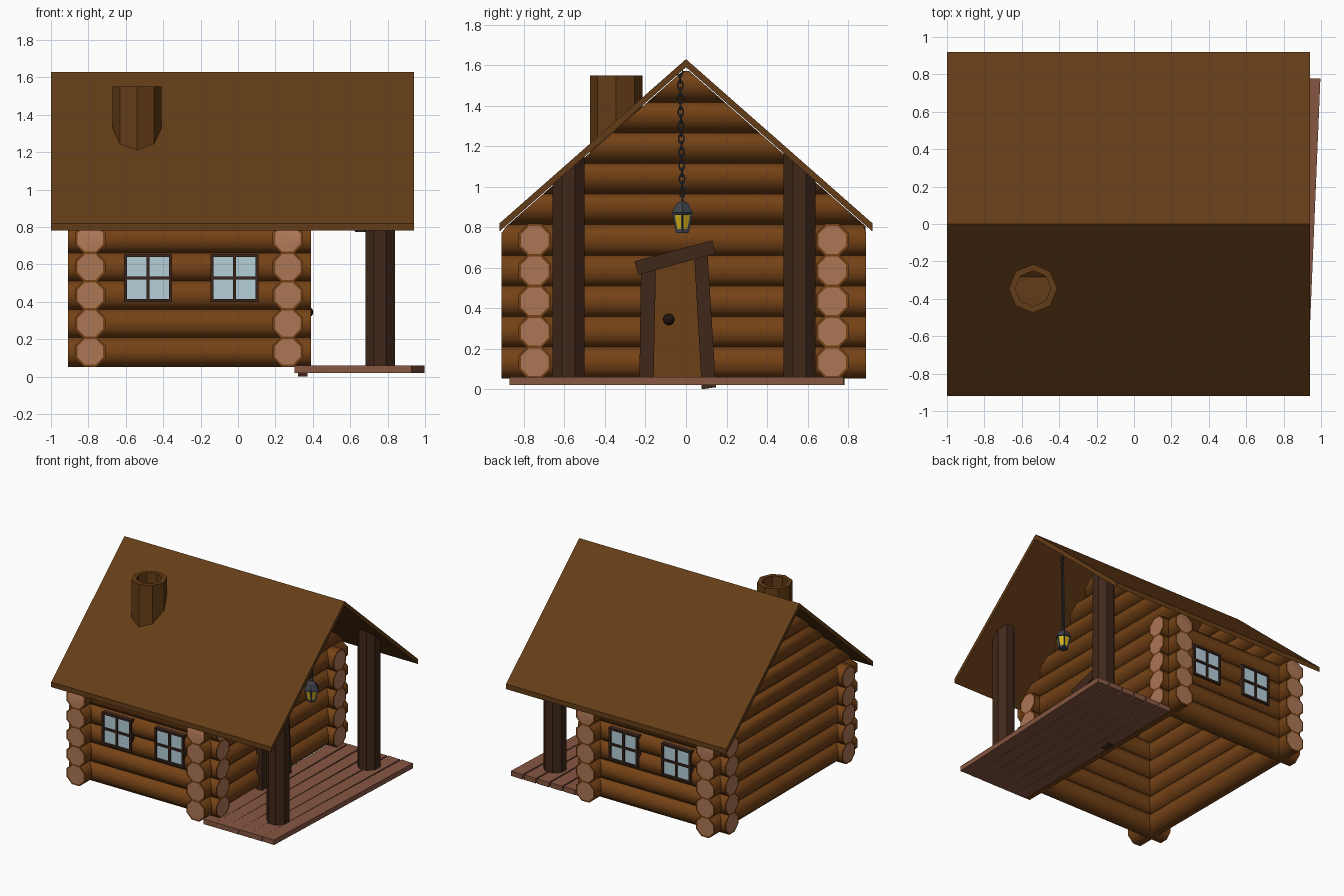
import bpy, math
from mathutils import Matrix, Vector

if "Cube" in bpy.data.objects:
    bpy.data.objects.remove(bpy.data.objects["Cube"])


def mat(name, *rgb):
    m = bpy.data.materials.new(name)
    m.diffuse_color = [(c / 255) ** 2.2 for c in rgb] + [1]
    m.use_nodes = True
    m.node_tree.nodes["Principled BSDF"].inputs["Base Color"].default_value = m.diffuse_color
    return m


BARK = mat("bark", 116, 68, 28)
CUT = mat("cut_wood", 170, 117, 86)
ROOF = mat("roof_wood", 100, 63, 29)
POST = mat("dark_wood", 66, 43, 32)
PLANK = mat("porch_wood", 134, 87, 68)
FRAME = mat("window_frame", 62, 42, 34)
DOOR = mat("door_wood", 108, 66, 28)
GLASS = mat("glass", 180, 205, 216)
IRON = mat("iron", 62, 66, 74)
KNOB = mat("knob", 35, 28, 25)
GLOW = mat("glow", 215, 180, 30)


def make(name, verts, faces, *mats):
    me = bpy.data.meshes.new(name)
    me.from_pydata(verts, [], faces)
    for m in mats:
        me.materials.append(m)
    ob = bpy.data.objects.new(name, me)
    bpy.context.collection.objects.link(ob)
    return ob


def prism(name, pts, x0, x1, m):
    """Extrude a counter-clockwise (y, z) outline along x."""
    n = len(pts)
    v = [(x, y, z) for x in (x0, x1) for y, z in pts]
    f = [(i, (i + 1) % n, n + (i + 1) % n, n + i) for i in range(n)]
    f = [q[::-1] for q in f]
    f += [tuple(reversed(range(n))), tuple(range(n, 2 * n))]
    f = [q if k >= n else q[::-1] for k, q in enumerate(f)]
    return make(name, v, f, m)


def box(name, c, s, m, rot=0):
    x, y, z = (k / 2 for k in s)
    ob = prism(name, [(-y, -z), (y, -z), (y, z), (-y, z)], -x, x, m)
    ob.location = c
    ob.rotation_euler.z = rot
    return ob


def lathe(name, prof, n, loc, mats, phase=0.0):
    """Stack of n-sided rings from (radius, z), capped at both ends."""
    v, f = [], []
    for r, z in prof:
        for i in range(n):
            a = phase + math.tau * i / n
            v.append((r * math.cos(a), r * math.sin(a), z))
    for k in range(len(prof) - 1):
        for i in range(n):
            j = (i + 1) % n
            f.append((k * n + i, k * n + j, k * n + n + j, k * n + n + i))
    f += [tuple(reversed(range(n))), tuple(range(len(v) - n, len(v)))]
    ob = make(name, v, f, *mats)
    ob.location = loc
    return ob


def clip_to_roof(ob):
    """Trim vertices against the underside of the roof."""
    for v in ob.data.vertices:
        lim = max(0.012, (1.585 - v.co.z) / 0.88)
        v.co.y = max(-lim, min(lim, v.co.y))


R, PITCH, Z0 = 0.087, 0.151, 0.133
logs = []


def log(name, axis, centre, length):
    h = length / 2
    ob = lathe(name, [(0.074, -h), (R, -h), (R, h), (0.074, h)], 8, (0, 0, 0), (BARK, CUT), math.pi / 8)
    ob.data.polygons[-1].material_index = ob.data.polygons[-2].material_index = 1
    q = Vector(axis).to_track_quat('Z', 'Y').to_matrix().to_4x4()
    ob.data.transform(Matrix.Translation(centre) @ q)
    if axis[1]:
        clip_to_roof(ob)
    logs.append(ob)


# Log walls: long sides, then gable ends
for k in range(5):
    for side, y in (("front", -0.747), ("back", 0.722)):
        log(f"{side}_wall_log_{k}", (1, 0, 0), (-0.26, y, Z0 + k * PITCH), 1.30)
for k in range(10):
    for side, x in (("left", -0.79), ("right", 0.265)):
        log(f"{side}_gable_log_{k}", (0, 1, 0), (x, -0.012, Z0 + k * PITCH), 1.80)

# Roof
prism("roof", [(-0.92, 0.78), (0, 1.59), (0.92, 0.78), (0.92, 0.82), (0, 1.63), (-0.92, 0.82)], -1, 0.94, ROOF)

# Chimney, hollow at the top
lathe("chimney", [(0.13, 1.12), (0.13, 1.55), (0.095, 1.55), (0.095, 1.38)], 8, (-0.54, -0.345, 0), (ROOF,))

# Porch planks, fanning slightly
for i in range(6):
    box(f"porch_plank_{i}", (0.36 + 0.11 * i, -0.045, 0.04), (0.104, 1.65, 0.04), PLANK, -0.006 - 0.0072 * i)

# Porch posts, trimmed to the roof slope
for side, y in (("front", -0.58), ("back", 0.56)):
    p = lathe(f"{side}_post", [(0.085, 0.04), (0.085, 1.0)], 8, (0, 0, 0), (POST,), math.pi / 8)
    p.data.transform(Matrix.Translation((0.76, y, 0)))
    for v in p.data.vertices:
        if v.co.z > 0.5:
            v.co.z = 1.6 - 0.88 * abs(v.co.y)

# Windows on both long walls
for side, y in (("front", -0.82), ("back", 0.795)):
    for n, x in enumerate((-0.482, -0.018)):
        name = f"{side}_window_{n}"
        box(name + "_glass", (x, y, 0.528), (0.24, 0.02, 0.24), GLASS)
        for s in (-1, 0, 1):
            box(f"{name}_upright_{s + 1}", (x + s * 0.12, y, 0.528), (0.016, 0.045, 0.256), FRAME)
            box(f"{name}_rail_{s + 1}", (x, y, 0.528 + s * 0.12), (0.256, 0.043, 0.016), FRAME)

# Crooked door
prism("door", [(-0.165, 0.06), (0.085, 0.06), (0.05, 0.68), (-0.15, 0.63)], 0.30, 0.355, DOOR)
prism("door_left_jamb", [(-0.23, 0.06), (-0.16, 0.06), (-0.148, 0.63), (-0.222, 0.61)], 0.32, 0.372, POST)
prism("door_right_jamb", [(0.078, 0.0), (0.148, 0.01), (0.105, 0.69), (0.04, 0.67)], 0.32, 0.372, POST)
prism("door_lintel", [(-0.235, 0.565), (0.145, 0.67), (0.13, 0.735), (-0.255, 0.632)], 0.315, 0.385, POST)
bpy.ops.mesh.primitive_uv_sphere_add(segments=12, ring_count=8, radius=0.028, location=(0.375, -0.085, 0.345))
knob = bpy.context.object
knob.name = "door_knob"
knob.data.materials.append(KNOB)
logs.append(knob)

# Lantern
LX, LY = 0.66, -0.018
panes = [(0.034, 0.785), (0.052, 0.868)]
lathe("lantern_glass", panes, 6, (LX, LY, 0), (GLOW,))
cage = lathe("lantern_cage", panes, 6, (LX, LY, 0), (IRON,))
w = cage.modifiers.new("bars", 'WIREFRAME')
w.thickness = 0.014
lathe("lantern_base", [(0.034, 0.772), (0.038, 0.788)], 6, (LX, LY, 0), (IRON,))
lathe("lantern_cap", [(0.06, 0.862), (0.056, 0.878), (0.034, 0.916), (0.012, 0.928)], 6, (LX, LY, 0), (IRON,))

# Chain of alternating links
for i in range(20):
    bpy.ops.mesh.primitive_torus_add(major_segments=10, minor_segments=5, major_radius=0.016, minor_radius=0.005,
                                     location=(LX, LY - 0.012 * i / 20, 0.94 + i * 0.033),
                                     rotation=(math.pi / 2, 0, (i % 2) * math.pi / 2))
    link = bpy.context.object
    link.name = f"chain_link_{i}"
    link.scale.y = 1.35
    link.scale.x = 0.8
    link.data.materials.append(IRON)

# Rounded shading on logs and knob
bpy.ops.object.select_all(action='DESELECT')
for ob in logs:
    ob.select_set(True)
bpy.context.view_layer.objects.active = logs[0]
bpy.ops.object.shade_smooth_by_angle(angle=math.radians(50))
